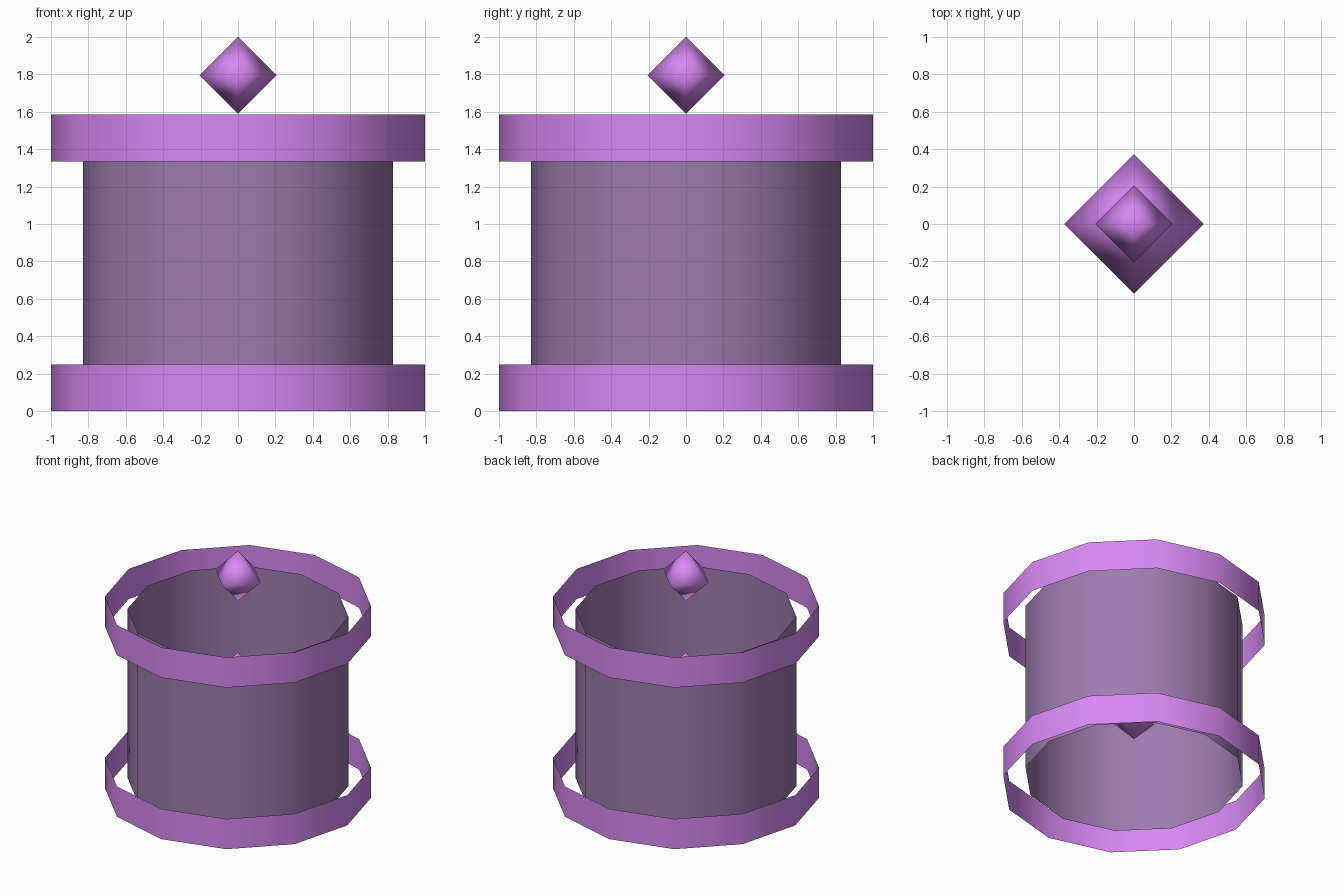
import bpy
import bmesh
from math import cos, sin, tau

if "Cube" in bpy.data.objects:
    bpy.data.objects.remove(bpy.data.objects["Cube"])


def material(name, color):
    mat = bpy.data.materials.new(name)
    mat.diffuse_color = color
    mat.use_nodes = True
    mat.node_tree.nodes["Principled BSDF"].inputs["Base Color"].default_value = mat.diffuse_color
    return mat


def add_object(name, bm, mat):
    for face in bm.faces:
        face.smooth = True
    mesh = bpy.data.meshes.new(name)
    bm.to_mesh(mesh)
    bm.free()
    mesh.materials.append(mat)
    obj = bpy.data.objects.new(name, mesh)
    bpy.context.collection.objects.link(obj)
    return obj


def open_band(name, radius, z0, z1, mat, sides=12):
    """Uncapped, paper-thin cylinder wall."""
    bm = bmesh.new()
    low, high = [[bm.verts.new((radius * cos(tau * i / sides), radius * sin(tau * i / sides), z))
                  for i in range(sides)] for z in (z0, z1)]
    for i in range(sides):
        j = (i + 1) % sides
        bm.faces.new((low[i], low[j], high[j], high[i]))
    return add_object(name, bm, mat)


def octahedron(name, radius, z, mat):
    bm = bmesh.new()
    bottom, top = bm.verts.new((0, 0, -radius)), bm.verts.new((0, 0, radius))
    rim = [bm.verts.new((radius * x, radius * y, 0)) for x, y in ((1, 0), (0, 1), (-1, 0), (0, -1))]
    for i in range(4):
        a, b = rim[i], rim[(i + 1) % 4]
        bm.faces.new((a, b, top))
        bm.faces.new((b, a, bottom))
    obj = add_object(name, bm, mat)
    obj.location.z = z
    return obj


violet = material("violet", (0.69, 0.25, 0.90, 1))
dusky = material("dusky_violet", (0.34, 0.20, 0.43, 1))

# Outer rings
open_band("lower_ring", 1.0, 0.0, 0.25, violet)
open_band("upper_ring", 1.0, 1.335, 1.585, violet)

# Inner tube, its ends tucked inside the rings
open_band("inner_tube", 0.83, 0.09, 1.49, dusky)

# Floating crystals
octahedron("core_crystal", 0.373, 0.79, violet)
octahedron("top_crystal", 0.206, 1.795, violet)
